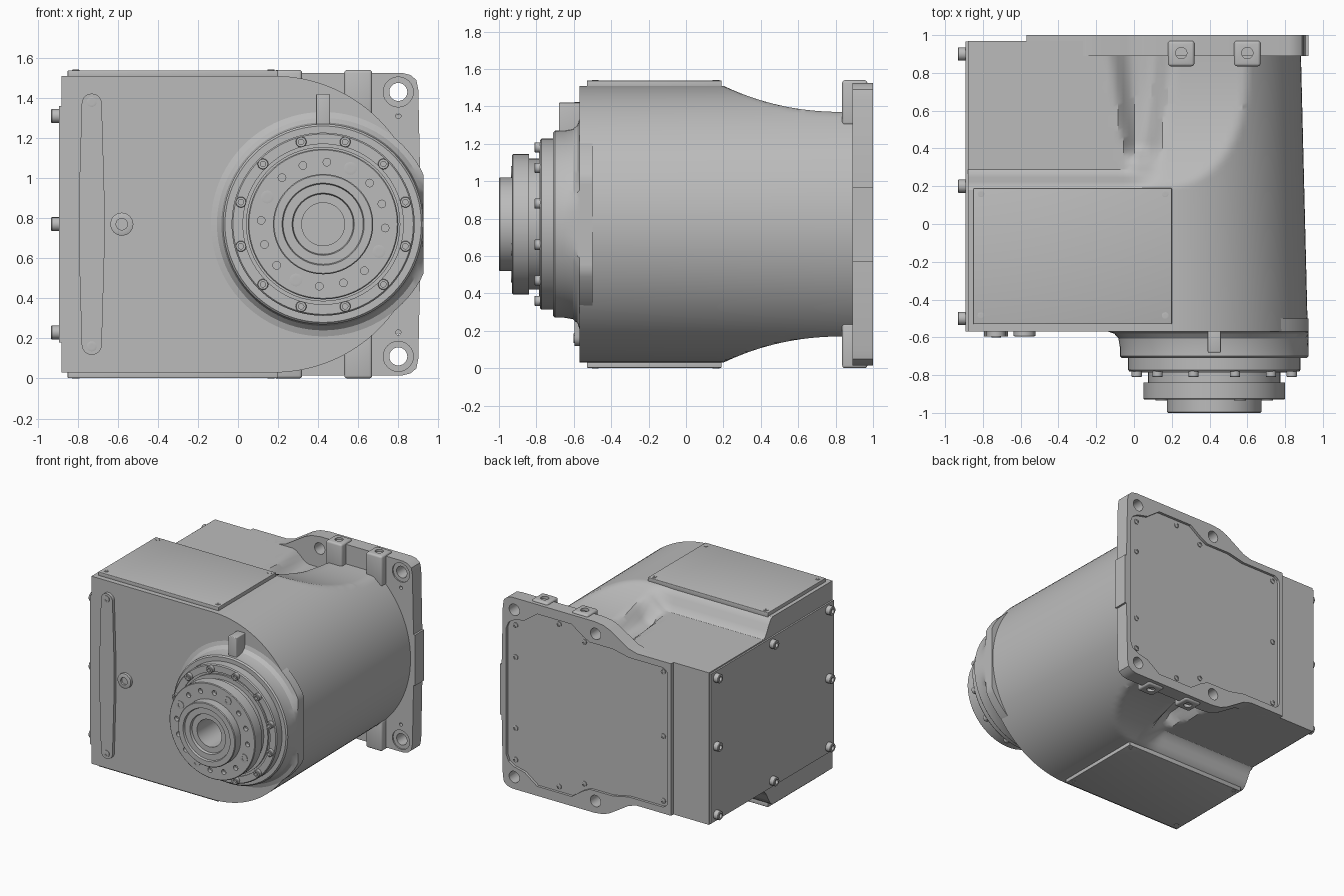
import bpy, bmesh, math
from mathutils import Vector, Matrix

cube = bpy.data.objects.get("Cube")
if cube:
    bpy.data.objects.remove(cube, do_unlink=True)

grey = bpy.data.materials.new("cast grey")
grey.use_nodes = True
grey.diffuse_color = (0.5, 0.5, 0.5, 1)
grey.node_tree.nodes["Principled BSDF"].inputs["Base Color"].default_value = (0.5, 0.5, 0.5, 1)

ZC = 0.77           # height of the horizontal mirror plane
parts = []


def finish(name, bm):
    bmesh.ops.recalc_face_normals(bm, faces=bm.faces)
    mesh = bpy.data.meshes.new(name)
    bm.to_mesh(mesh)
    bm.free()
    mesh.materials.append(grey)
    ob = bpy.data.objects.new(name, mesh)
    bpy.context.collection.objects.link(ob)
    parts.append(ob)
    return ob


def box(name, x, y, z, bevel=0.0):
    bm = bmesh.new()
    bmesh.ops.create_cube(bm, size=1)
    for v in bm.verts:
        v.co = [lo + (c + 0.5) * (hi - lo) for c, (lo, hi) in zip(v.co, (x, y, z))]
    if bevel:
        bmesh.ops.bevel(bm, geom=bm.edges[:], offset=bevel, segments=3, profile=0.5, affect='EDGES')
    return finish(name, bm)


def prism(name, outline, y0, y1):
    """Extrude an x-z outline along y."""
    bm = bmesh.new()
    face = bm.faces.new([bm.verts.new((x, y0, z)) for x, z in outline])
    moved = bmesh.ops.extrude_face_region(bm, geom=[face])["geom"]
    bmesh.ops.translate(bm, vec=(0, y1 - y0, 0),
                        verts=[g for g in moved if isinstance(g, bmesh.types.BMVert)])
    return finish(name, bm)


def revolve(name, profile, origins, axis, seg=24, max_x=None):
    """Spin (radius, height) points about an axis, once for each origin."""
    bm = bmesh.new()
    turn = Vector(axis).to_track_quat('Z', 'Y').to_matrix().to_4x4()
    for origin in origins:
        vs = [bm.verts.new((r, 0, h)) for r, h in profile]
        es = [bm.edges.new(pair) for pair in zip(vs, vs[1:])]
        old = set(bm.verts) - set(vs)
        bmesh.ops.spin(bm, geom=vs + es, cent=(0, 0, 0), axis=(0, 0, 1),
                       angle=math.tau, steps=seg)
        new = [v for v in bm.verts if v not in old]
        bmesh.ops.transform(bm, matrix=Matrix.Translation(origin) @ turn, verts=new)
    bmesh.ops.remove_doubles(bm, verts=bm.verts, dist=0.0002)
    if max_x:
        for v in bm.verts:
            v.co.x = min(v.co.x, max_x)
    return finish(name, bm)


def bolts(name, origins, axis, r, h):
    socket = [(r, -0.005), (r, h * 0.9), (r * 0.9, h), (r * 0.5, h), (r * 0.5, h * 0.4), (0, h * 0.4)]
    return revolve(name, socket, origins, axis, 16)


def rods(name, origins, axis, r, length):
    return revolve(name, [(0, 0), (r, 0), (r, length), (0, length)], origins, axis, 24)


def cut(target, cutter):
    mod = target.modifiers.new("cut", 'BOOLEAN')
    mod.operation, mod.solver, mod.object = 'DIFFERENCE', 'EXACT', cutter
    bpy.context.view_layer.objects.active = target
    bpy.ops.object.modifier_apply(modifier=mod.name)
    parts.remove(cutter)
    bpy.data.objects.remove(cutter, do_unlink=True)


def mirrored(points):
    return points + [(x, 2 * ZC - z) for x, z in reversed(points)]


def both(points):
    return points + [(x, y, 2 * ZC - z) for x, y, z in points]


def ease(t):
    t = max(0.0, min(1.0, t))
    return t * t * (3 - 2 * t)


# Housing: half-round section, stepped and hollowed towards the rear
def half_height(x, y):
    step = 0.74 - 0.14 * ease((y - 0.18) / 0.11)
    sweep = 0.6 + 0.14 * (1 - min(1, max(0, (y - 0.2) / 0.65))) ** 2.2
    k = ease((x + 0.05) / 0.2)
    width = 0.1 + 0.16 * max(0, y - 0.36)
    hollow = 0.09 * ease((y - 0.3) / 0.12) * ease(1.3 * (1 - abs(x - 0.04) / width))
    return step * (1 - k) + sweep * k - hollow


bm = bmesh.new()
rings = []
ys = [-0.57, -0.3, 0.0, 0.16] + [0.18 + 0.79 * i / 36 for i in range(37)]
for y in ys:
    taper = 1 - 0.05 * (y + 0.57) / 1.5
    top = [(-0.88 + 1.06 * i / 36, 0.74) for i in range(36)]
    top += [(0.18 + 0.74 * taper * math.sin(a), 0.74 * math.cos(a))
            for a in (math.pi / 2 * i / 32 for i in range(33))]
    top = [(x, min(z, half_height(x, y))) for x, z in top]
    loop = top + [(x, -z) for x, z in reversed(top[:-1])]
    rings.append([bm.verts.new((x, y, ZC + z)) for x, z in loop])
for a, b in zip(rings, rings[1:]):
    for i in range(len(a)):
        j = (i + 1) % len(a)
        bm.faces.new((a[i], a[j], b[j], b[i]))
bm.faces.new(rings[0])
bm.faces.new(rings[-1])
finish("housing", bm)

# Rear mounting flange with recessed cover, ears and bolt holes
flange = prism("rear_flange", mirrored([
    (0.925, 0.97), (0.91, 0.97), (0.9, 1.44), (0.89, 1.49), (0.86, 1.515), (0.82, 1.525),
    (0.1, 1.525), (0.02, 1.515), (-0.04, 1.49), (-0.2, 1.39), (-0.27, 1.37), (-0.57, 1.37)]), 0.89, 1.0)
cut(flange, prism("cover_recess", mirrored([
    (0.87, 1.27), (0.85, 1.32), (0.8, 1.35), (0.71, 1.37), (0.6, 1.45), (0.3, 1.45), (0.2, 1.38),
    (0.14, 1.35), (-0.06, 1.35), (-0.2, 1.32), (-0.5, 1.32), (-0.53, 1.3), (-0.54, 1.27)]), 0.98, 1.1))
cut(flange, rods("ear_holes", both([(0.8, 0.8, 1.43), (0.09, 0.8, 1.43)]), (0, 1, 0), 0.045, 0.3))
cut(flange, rods("ear_spotfaces", both([(0.8, 0.8, 1.43)]), (0, 1, 0), 0.075, 0.1))
cut(flange, rods("dowel_holes", both([(0.8, 0.8, 1.31)]), (0, 1, 0), 0.013, 0.3))
bolts("rear_cover_screws", both([(0.8, 0.98, 1.3), (0.8, 0.98, 1.05), (0.42, 0.98, 1.41),
      (0.2, 0.98, 1.33), (-0.49, 0.98, 1.28)]) + [(-0.49, 0.98, ZC)], (0, 1, 0), 0.02, 0.008)

# Lifting lugs, top and bottom
for side, z in (("top", (1.3, 1.54)), ("bottom", (0.0, 0.24))):
    for label, x in (("inner", 0.25), ("outer", 0.6)):
        lug = box(f"{side}_{label}_lug", (x - 0.07, x + 0.07), (0.835, 0.97), z, 0.015)
        cut(lug, rods("lug_hole", [(x, 0.905, z[0] - 0.1 if side == "bottom" else 1.44)],
                      (0, 0, 1), 0.03, 0.2))

# Top and bottom access plates
for side, z, out in (("top", (1.5, 1.538), 1), ("bottom", (0.002, 0.04), -1)):
    box(f"{side}_plate", (-0.85, 0.2), (-0.53, 0.19), z, 0.004)
    face = z[1] if out > 0 else z[0]
    bolts(f"{side}_plate_screws", [(x, y, face) for x in (-0.81, 0.165) for y in (-0.485, 0.16)],
          (0, 0, out), 0.018, 0.003)

# Side cover and its screws
box("side_cover", (-0.893, -0.87), (-0.57, 0.965), (0.18, 1.36))
bolts("side_cover_screws", [(-0.893, y, z) for y in (-0.5, 0.2, 0.9) for z in (0.23, ZC, 1.31)
      if (y, z) != (0.2, ZC)], (-1, 0, 0), 0.035, 0.04)

# Front strip and filler plug
cap = [(-0.73 + 0.05 * math.cos(a), 1.372 + 0.05 * math.sin(a))
       for a in (math.pi * i / 12 for i in range(13))]
prism("front_strip", mirrored([(-0.667, 0.92)] + cap + [(-0.793, 0.92)]), -0.595, -0.56)
bolts("front_strip_screws", both([(-0.73, -0.595, 1.38)]), (0, -1, 0), 0.025, 0.006)
bolts("filler_plug", [(-0.58, -0.57, ZC)], (0, -1, 0), 0.058, 0.025)

# Output hub: flared boss, bearing cap, drive flange and bored centre
hub_x = 0.425
hub = revolve("output_hub", [
    (0, 0.5), (0.56, 0.5), (0.56, 0.57), (0.53, 0.58), (0.508, 0.605), (0.5, 0.65), (0.5, 0.7),
    (0.49, 0.71), (0.457, 0.71), (0.457, 0.772), (0.45, 0.78), (0.4, 0.78), (0.4, 0.77),
    (0.385, 0.77), (0.385, 0.785), (0.35, 0.785), (0.35, 0.84), (0.375, 0.84), (0.375, 0.925),
    (0.37, 0.93), (0.25, 0.93), (0.25, 0.995), (0.245, 1.0), (0.205, 1.0), (0.2, 0.985),
    (0.155, 0.985), (0.15, 0.965), (0.107, 0.965), (0.107, 0.7), (0, 0.7)],
    [(hub_x, 0, ZC)], (0, -1, 0), 96, max_x=0.925)


def circle(r, y, degrees):
    return [(hub_x + r * math.cos(math.radians(d)), y, ZC + r * math.sin(math.radians(d)))
            for d in degrees]


cut(hub, rods("drive_holes", circle(0.31, -0.9, [64 + 22.5 * k for k in range(16) if k % 4]),
              (0, -1, 0), 0.019, 0.1))
bolts("drive_flange_screws", circle(0.31, -0.93, range(64, 424, 90)), (0, -1, 0), 0.032, 0.005)
bolts("bearing_cap_screws", circle(0.425, -0.78, range(15, 375, 30)), (0, -1, 0), 0.027, 0.03)
box("hub_key", (0.39, 0.46), (-0.68, -0.55), (1.2, 1.42), 0.006)

# Smooth curved surfaces, keep edges sharp
bpy.ops.object.select_all(action='DESELECT')
for ob in parts:
    ob.select_set(True)
bpy.context.view_layer.objects.active = parts[0]
bpy.ops.object.shade_smooth_by_angle(angle=math.radians(30))
